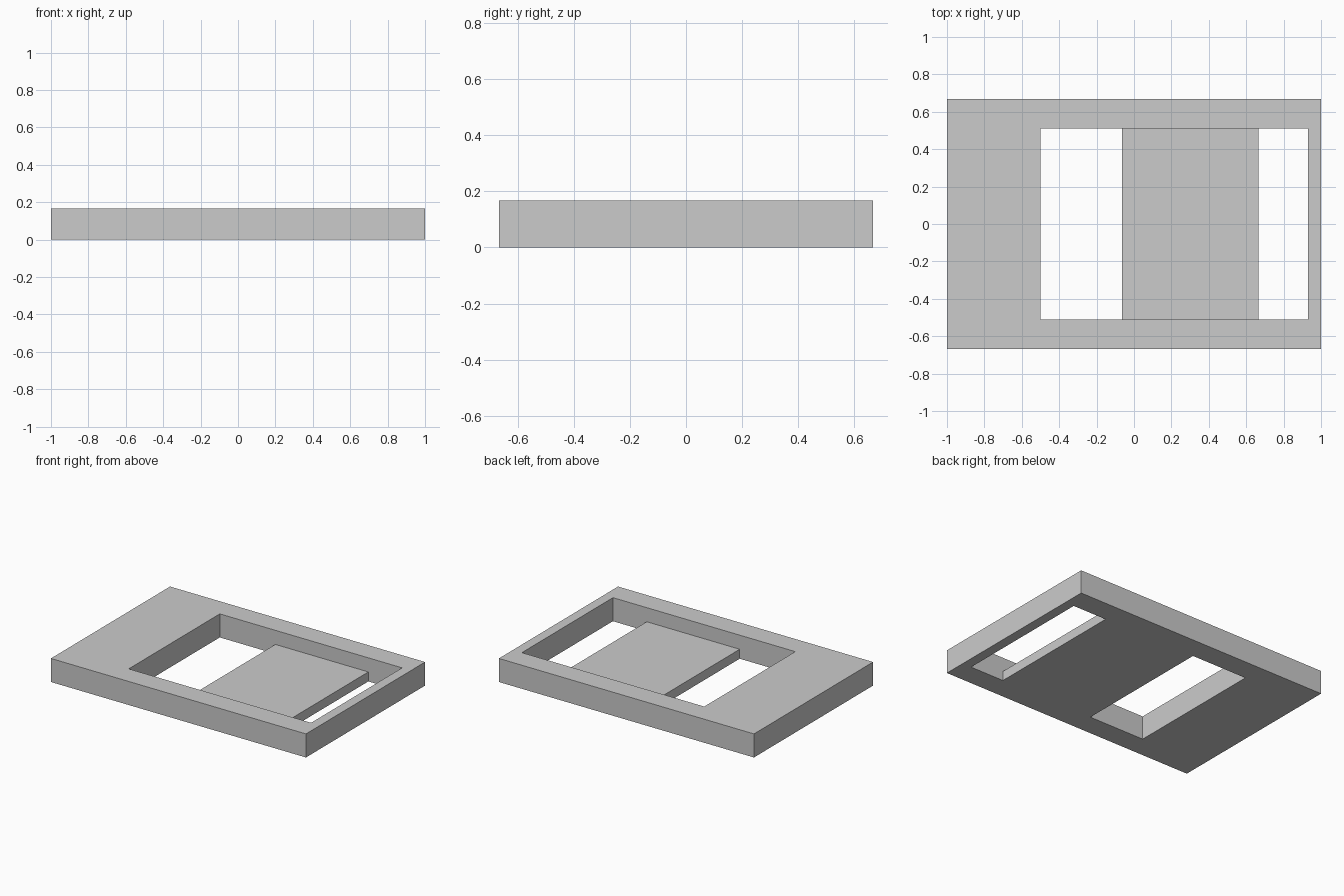
import bpy
import bmesh

cube = bpy.data.objects.get("Cube")
if cube:
    bpy.data.objects.remove(cube, do_unlink=True)

HEIGHT = 0.167
PANEL_HEIGHT = 0.067

grey = bpy.data.materials.new("plain grey")
grey.use_nodes = True
colour = (0.6, 0.6, 0.6, 1)
grey.diffuse_color = colour
grey.node_tree.nodes["Principled BSDF"].inputs["Base Color"].default_value = colour


def add_object(name, bm):
    bmesh.ops.recalc_face_normals(bm, faces=bm.faces)
    mesh = bpy.data.meshes.new(name)
    bm.to_mesh(mesh)
    bm.free()
    mesh.materials.append(grey)
    obj = bpy.data.objects.new(name, mesh)
    bpy.context.collection.objects.link(obj)
    return obj


def rectangle(bm, x0, x1, y, z):
    corners = ((x0, -y), (x1, -y), (x1, y), (x0, y))
    return [bm.verts.new((cx, cy, z)) for cx, cy in corners]


def bridge(bm, a, b):
    for i in range(4):
        j = (i + 1) % 4
        bm.faces.new((a[i], a[j], b[j], b[i]))


# Frame: a rectangular slab with an off-centre opening
bm = bmesh.new()
outer_low, outer_top = [rectangle(bm, -1, 1, 0.667, z) for z in (0, HEIGHT)]
inner_low, inner_top = [rectangle(bm, -0.5, 0.93, 0.51, z) for z in (0, HEIGHT)]
loops = [outer_low, outer_top, inner_top, inner_low]
for k in range(4):
    bridge(bm, loops[k], loops[(k + 1) % 4])
add_object("frame", bm)

# Low panel spanning the opening, flush with the underside
bm = bmesh.new()
low, top = [rectangle(bm, -0.064, 0.665, 0.51, z) for z in (0, PANEL_HEIGHT)]
bridge(bm, low, top)
bm.faces.new(low)
bm.faces.new(top)
add_object("cross_panel", bm)
